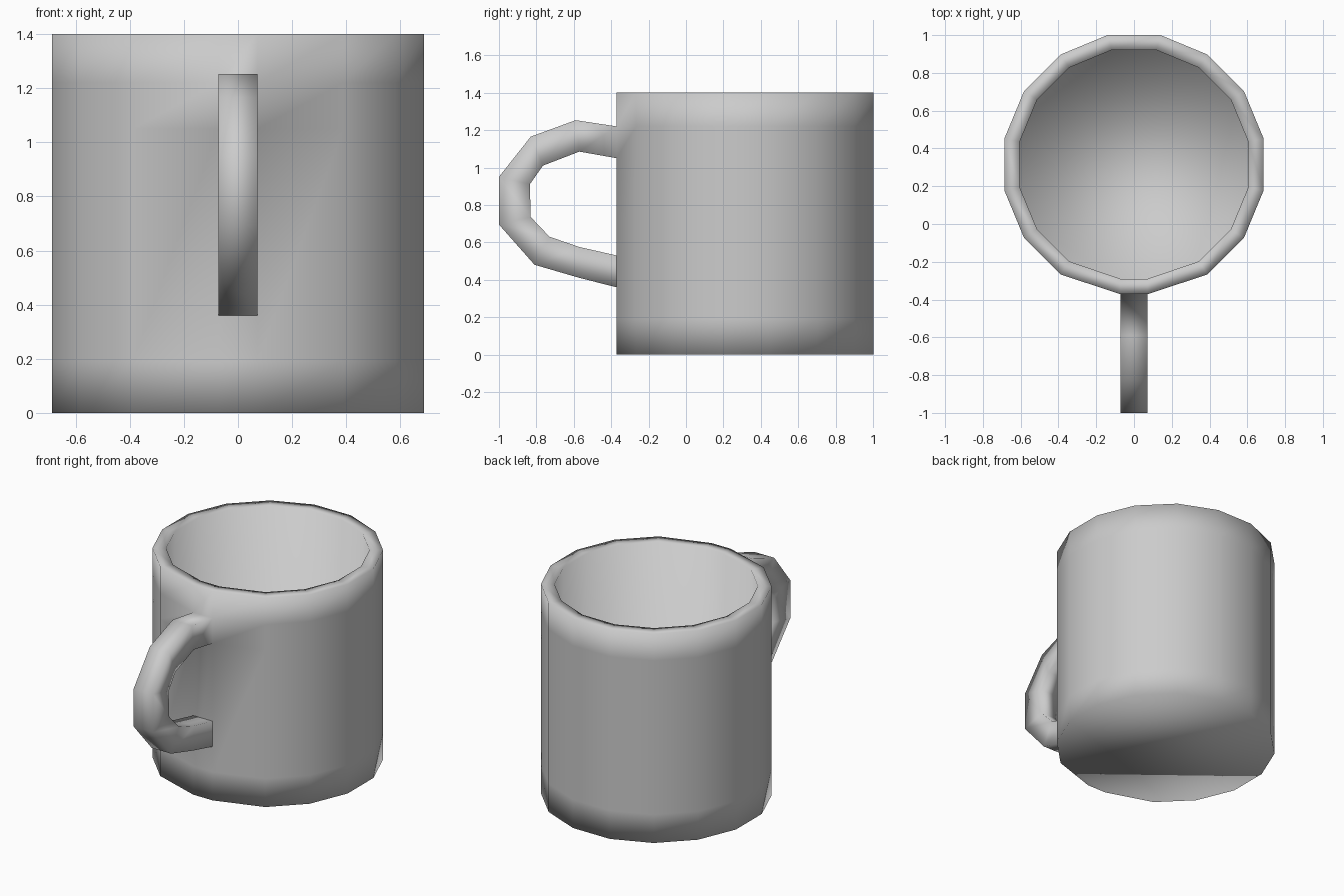
import bpy, bmesh
from math import sin, cos, pi

if "Cube" in bpy.data.objects:
    bpy.data.objects.remove(bpy.data.objects["Cube"])

SIDES, CY, HALF = 16, 0.315, 0.072
bm = bmesh.new()

def ring(radius, z):
    """16-sided ring; the first and last corners flank the narrowed front face."""
    verts = []
    for i in range(SIDES):
        a = -pi / 2 + (i + 0.5) * 2 * pi / SIDES
        x, y = radius * cos(a), CY + radius * sin(a)
        if i in (0, SIDES - 1):
            x = HALF if x > 0 else -HALF
        verts.append(bm.verts.new((x, y, z)))
    return verts

def bridge(a, b, skip=()):
    n = len(a)
    for i in range(n):
        if i not in skip:
            j = (i + 1) % n
            bm.faces.new((a[i], a[j], b[j], b[i]))

# Cup: outer wall, rim, inner wall and floor in one skin
profile = [(0.70, 0), (0.70, 0.19), (0.70, 1.05), (0.70, 1.22), (0.70, 1.4),
           (0.617, 1.4), (0.617, 0.1)]
rings = [ring(r, z) for r, z in profile]
for k in range(len(rings) - 1):
    # leave the opening where the handle grows out of the front
    bridge(rings[k], rings[k + 1], skip=(SIDES - 1,) if k == 2 else ())
bm.faces.new(rings[0])
bm.faces.new(rings[-1])

# Handle: square section swept through (outer y, z, inner y, z) stations
stations = [(-0.59, 1.253, -0.57, 1.085), (-0.83, 1.165, -0.765, 1.01),
            (-1.0, 0.95, -0.835, 0.91), (-1.0, 0.695, -0.83, 0.735),
            (-0.81, 0.48, -0.73, 0.63), (-0.57, 0.41, -0.57, 0.575),
            (-0.372, 0.36, -0.372, 0.53)]
lo, hi = rings[2], rings[3]
section = [hi[-1], hi[0], lo[0], lo[-1]]
for oy, oz, iy, iz in stations:
    nxt = [bm.verts.new(p) for p in ((-HALF, oy, oz), (HALF, oy, oz),
                                     (HALF, iy, iz), (-HALF, iy, iz))]
    bridge(section, nxt)
    section = nxt

bmesh.ops.recalc_face_normals(bm, faces=bm.faces)
for f in bm.faces:
    f.smooth = True

mesh = bpy.data.meshes.new("mug")
bm.to_mesh(mesh)
bm.free()
mug = bpy.data.objects.new("mug", mesh)
bpy.context.collection.objects.link(mug)
